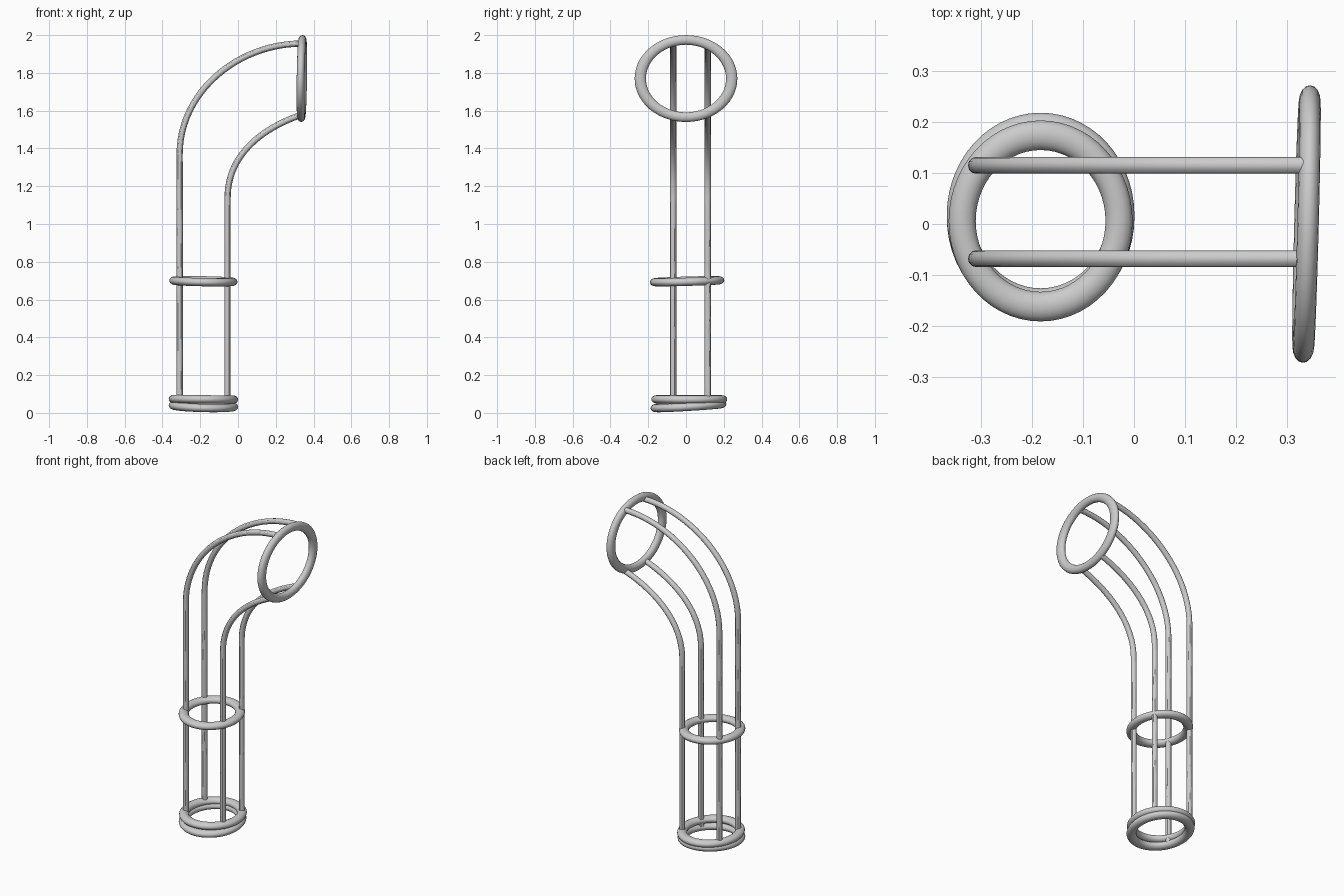
import bpy
from math import pi

if "Cube" in bpy.data.objects:
    bpy.data.objects.remove(bpy.data.objects["Cube"])


def ring(name, loc, major, minor, scale, rot):
    bpy.ops.mesh.primitive_torus_add(major_segments=56, minor_segments=16,
                                     major_radius=major, minor_radius=minor,
                                     location=loc, rotation=rot)
    ob = bpy.context.object
    ob.name = name
    ob.scale = scale
    bpy.ops.object.shade_smooth()


def rod(name, y, x, bottom, bend, h1, h2, end):
    # Straight upright followed by a bend that runs forward to the top ring
    cu = bpy.data.curves.new(name, 'CURVE')
    cu.dimensions = '3D'
    cu.bevel_depth = 0.0165
    cu.bevel_resolution = 4
    cu.resolution_u = 24
    cu.use_fill_caps = True
    sp = cu.splines.new('BEZIER')
    sp.bezier_points.add(2)
    pts = [((x, bottom), (x, bottom - 0.1), (x, bottom + 0.3)),
           ((x, bend), (x, bend - 0.3), h1),
           (end, h2, (end[0] + 0.1, end[1]))]
    for p, (co, left, right) in zip(sp.bezier_points, pts):
        p.handle_left_type = p.handle_right_type = 'FREE'
        p.co = (co[0], y, co[1])
        p.handle_left = (left[0], y, left[1])
        p.handle_right = (right[0], y, right[1])
    ob = bpy.data.objects.new(name, cu)
    bpy.context.collection.objects.link(ob)
    bpy.ops.object.select_all(action='DESELECT')
    ob.select_set(True)
    bpy.context.view_layer.objects.active = ob
    bpy.ops.object.convert(target='MESH')
    bpy.ops.object.shade_smooth_by_angle()


# Slightly oval hoops around the upright rods
hoop = (0.915, 1, 0.75)
ring("base_ring_lower", (-0.183, 0.013, 0.036), 0.172, 0.029, hoop, (0.06, 0.025, 0))
ring("base_ring_upper", (-0.183, 0.017, 0.072), 0.172, 0.029, hoop, (0, 0.01, 0))
ring("middle_ring", (-0.183, 0.006, 0.697), 0.168, 0.029, hoop, (0.03, 0.02, 0))

# Larger upright hoop at the open end
ring("top_ring", (0.338, 0, 1.77), 0.242, 0.030, (0.845, 1, 0.7),
     (0, pi / 2 + 0.015, -0.026))

# Two outer and two inner rods
for side, y in (("front", -0.068), ("back", 0.115)):
    rod(side + "_outer_rod", y, -0.309, 0.04, 1.37,
        (-0.309, 1.70), (0.0, 1.955), (0.337, 1.955))
    rod(side + "_inner_rod", y, -0.055, 0.04, 1.14,
        (-0.055, 1.38), (0.15, 1.515), (0.335, 1.578))
